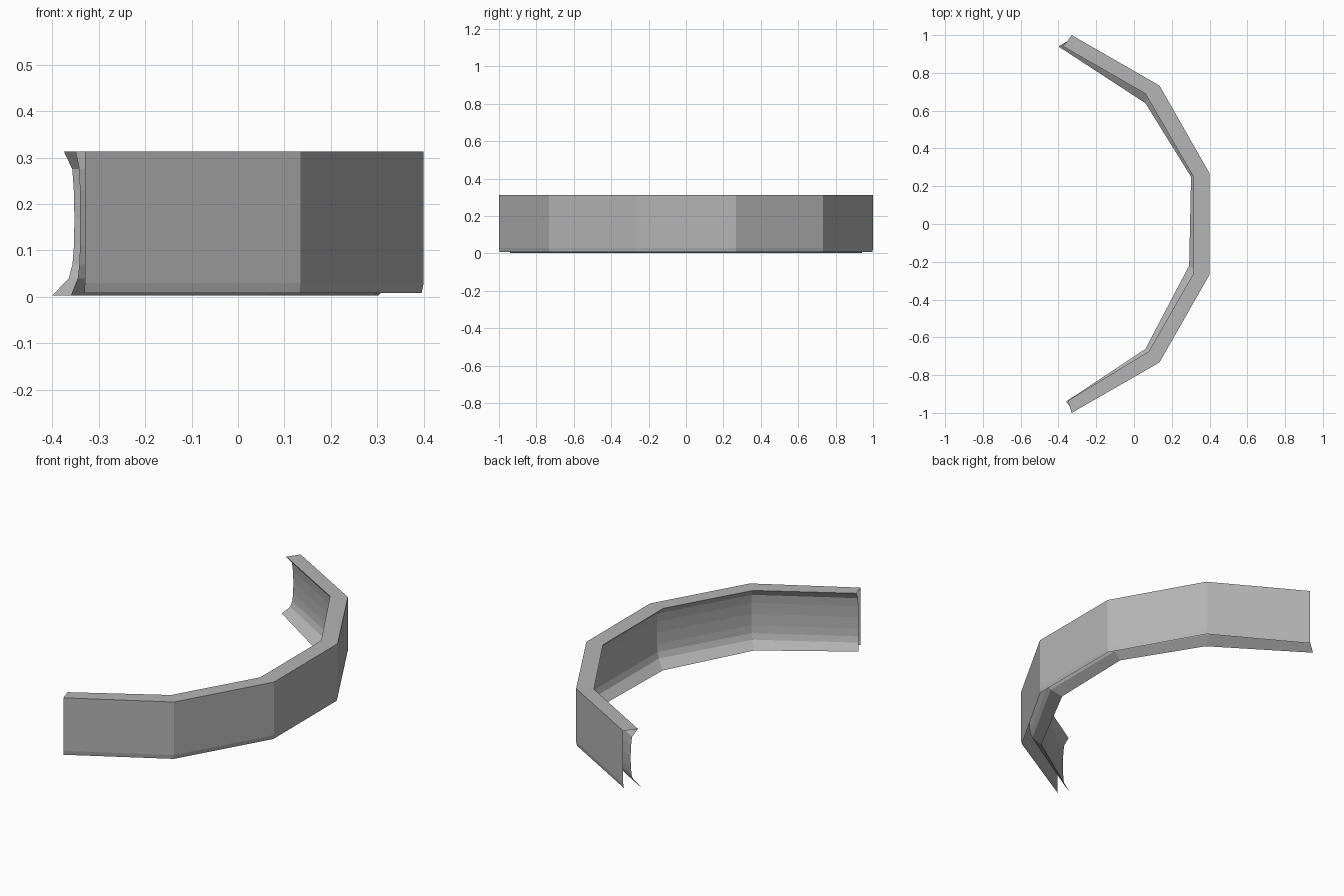
import bpy
import bmesh
from mathutils import Vector

if "Cube" in bpy.data.objects:
    bpy.data.objects.remove(bpy.data.objects["Cube"])

# Plan-view paths, from the back end round to the front end
outer = [(-.33, 1), (.135, .733), (.4, .268), (.4, -.268), (.135, -.733), (-.33, -1)]
inner_top = [(-.375, .94), (.06, .69), (.315, .25), (.315, -.262), (.078, -.675), (-.35, -.935)]
inner_bottom = [(-.4, .94), (.06, .64), (.302, .25), (.292, -.22), (.06, -.662), (-.36, -.94)]


def row(z, fraction, down=0.0):
    """Path between the outer face and the inner lip, at height z."""
    pts = []
    for o, t, b in zip(outer, inner_top, inner_bottom):
        lip = Vector(t).lerp(Vector(b), down)
        p = Vector(o).lerp(lip, fraction)
        pts.append((p.x, p.y, z))
    return pts


# Cross-section: outer skin, flat top, hollowed inner skin, flared foot
rows = [row(.008, .05), row(.03, 0), row(.313, 0),
        row(.313, 1), row(.275, .6), row(.23, .53), row(.17, .5),
        row(.11, .52), row(.07, .56, .1), row(.04, .66, .3),
        row(.003, 1, 1)]

# Curved wall shell, open at the ends and underneath
bm = bmesh.new()
grid = [[bm.verts.new(p) for p in r] for r in rows]
for a, b in zip(grid, grid[1:]):
    for i in range(len(outer) - 1):
        bm.faces.new((a[i + 1], a[i], b[i], b[i + 1]))
bm.normal_update()
if sum(f.normal.z * f.calc_area() for f in bm.faces) < 0:
    bmesh.ops.reverse_faces(bm, faces=bm.faces[:])
mesh = bpy.data.meshes.new("curved_wall")
bm.to_mesh(mesh)
bm.free()
wall = bpy.data.objects.new("curved_wall", mesh)
bpy.context.collection.objects.link(wall)

# Dark grey finish
grey = bpy.data.materials.new("dark_grey")
grey.diffuse_color = (.46, .46, .46, 1)
grey.use_nodes = True
grey.node_tree.nodes["Principled BSDF"].inputs["Base Color"].default_value = grey.diffuse_color
mesh.materials.append(grey)
